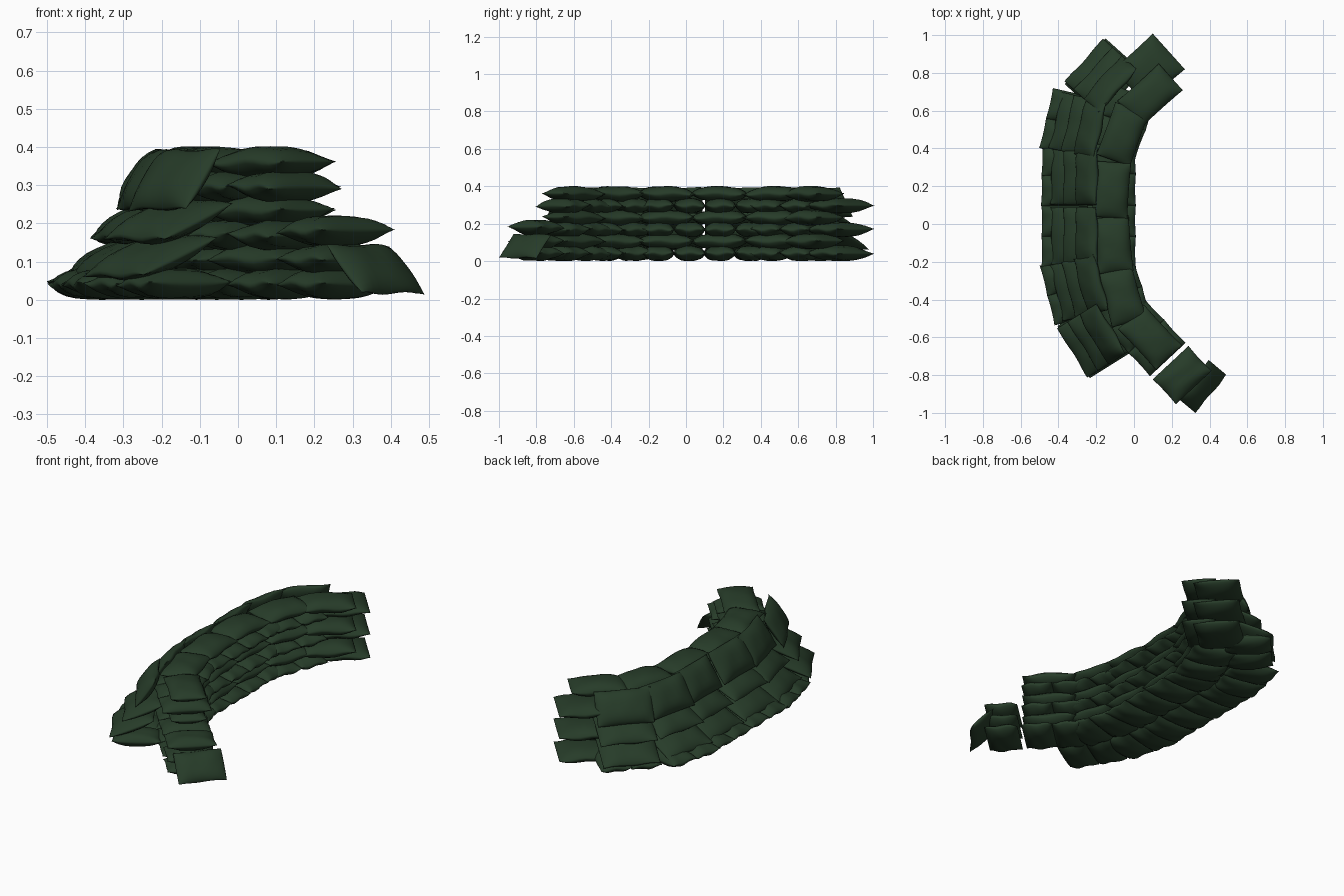
import bpy, bmesh, math, random
from mathutils import Matrix, Vector

random.seed(4)
cube = bpy.data.objects.get("Cube")
if cube:
    bpy.data.objects.remove(cube, do_unlink=True)

green = bpy.data.materials.new("dark_green_canvas")
green.use_nodes = True
COLOR = (0.02, 0.045, 0.022, 1)
green.diffuse_color = COLOR
bsdf = green.node_tree.nodes["Principled BSDF"]
bsdf.inputs["Base Color"].default_value = COLOR
bsdf.inputs["Roughness"].default_value = 0.9


def pillow(bm, width, length, thick):
    """Stuffed sack: two bulging sheets meeting in a thin seam."""
    nu, nv = 12, 14
    phase = random.uniform(0, 6)
    for side in (1, -1):
        rows = []
        for i in range(nu + 1):
            u = math.sin((i / nu - 0.5) * math.pi)
            row = []
            for j in range(nv + 1):
                v = math.sin((j / nv - 0.5) * math.pi)
                bulge = (max(0, 1 - abs(u) ** 3) * max(0, 1 - abs(v) ** 3)) ** 0.7
                fold = 1 + 0.05 * math.sin(7 * v + 3 * u + phase)
                pinch = 1 - 0.03 * (1 - v * v) * abs(u)
                z = side * thick / 2 * bulge * fold
                z += 0.005 * math.sin(5 * v + phase) * u * u
                row.append(bm.verts.new((u * pinch * width / 2, v * length / 2, z)))
            rows.append(row)
        for i in range(nu):
            for j in range(nv):
                quad = [rows[i][j], rows[i + 1][j], rows[i + 1][j + 1], rows[i][j + 1]]
                bm.faces.new(quad if side > 0 else quad[::-1])
    bmesh.ops.remove_doubles(bm, verts=bm.verts, dist=0.0001)


def bag(name, station, z, size, r=0, v=0, tilt=0):
    """Lay a bag at a station; r moves it outward and v along the wall."""
    x, y, turn = station
    bm = bmesh.new()
    pillow(bm, *size)
    mesh = bpy.data.meshes.new(name)
    bm.to_mesh(mesh)
    bm.free()
    mesh.materials.append(green)
    for face in mesh.polygons:
        face.use_smooth = True
    obj = bpy.data.objects.new(name, mesh)
    bpy.context.collection.objects.link(obj)
    wobble = random.uniform(-1.2, 1.2)
    spin = Matrix.Rotation(math.radians(turn), 4, "Z")
    lean = Matrix.Rotation(math.radians(tilt), 4, "Y")
    roll = Matrix.Rotation(math.radians(wobble), 4, "X")
    offset = spin @ Vector((-r, v, 0))
    obj.matrix_world = Matrix.Translation(Vector((x, y, z)) + offset) @ spin @ lean @ roll


# Stations along the curve: x, y, turn in degrees
stretchers = [(0.085, 0.68, -48), (-0.06, 0.475, -20), (-0.12, 0.18, -4),
              (-0.11, -0.11, 5), (-0.065, -0.38, 16), (0.085, -0.6, 43)]
headers = [(0.08, 0.82, -48), (-0.06, 0.54, -20), (-0.12, 0.265, 0),
           (-0.12, -0.065, 0), (-0.08, -0.37, 17), (0.065, -0.595, 43)]
outer = [(-0.185, 0.795, -42), (-0.31, 0.525, -13), (-0.33, 0.255, -1),
         (-0.33, -0.065, 0), (-0.305, -0.34, 14), (-0.235, -0.625, 32)]
low_end = (0.255, -0.8, 43)

# Alternating courses of the inner wall
for layer in range(6):
    z = 0.042 + layer * 0.0635
    if layer % 2:
        for s in stretchers:
            bag("stretcher_bag", s, z, (0.19, 0.295, 0.081))
    else:
        bag("end_bag", headers[0], z, (0.255, 0.28, 0.08))
        for s in headers[1:]:
            for v in (-0.083, 0.083):
                bag("header_bag", s, z, (0.26, 0.168, 0.08), v=v)

# Outer footing course
for i, s in enumerate(outer):
    shift = 0.03 if 0 < i < 5 else -0.03
    for v in (-0.08, 0.08):
        bag("footing_bag", s, 0.042, (0.26, 0.165, 0.08), r=shift, v=v)

# Three leaning tiers: height, inward shift, tilt, width
for z, shift, tilt, width in ((0.112, -0.005, -23, 0.25),
                              (0.206, -0.06, -24, 0.23),
                              (0.314, -0.08, -56, 0.19)):
    for s in outer:
        bag("leaning_bag", s, z, (width, 0.305, 0.075), r=shift, tilt=tilt)

# Low stepped end with one bag sloping to the ground
for z in (0.042, 0.106, 0.18):
    bag("low_end_bag", low_end, z, (0.26, 0.18, 0.08))
bag("sloping_end_bag", (0.36, -0.86, -40), 0.08, (0.175, 0.26, 0.06), tilt=46)
